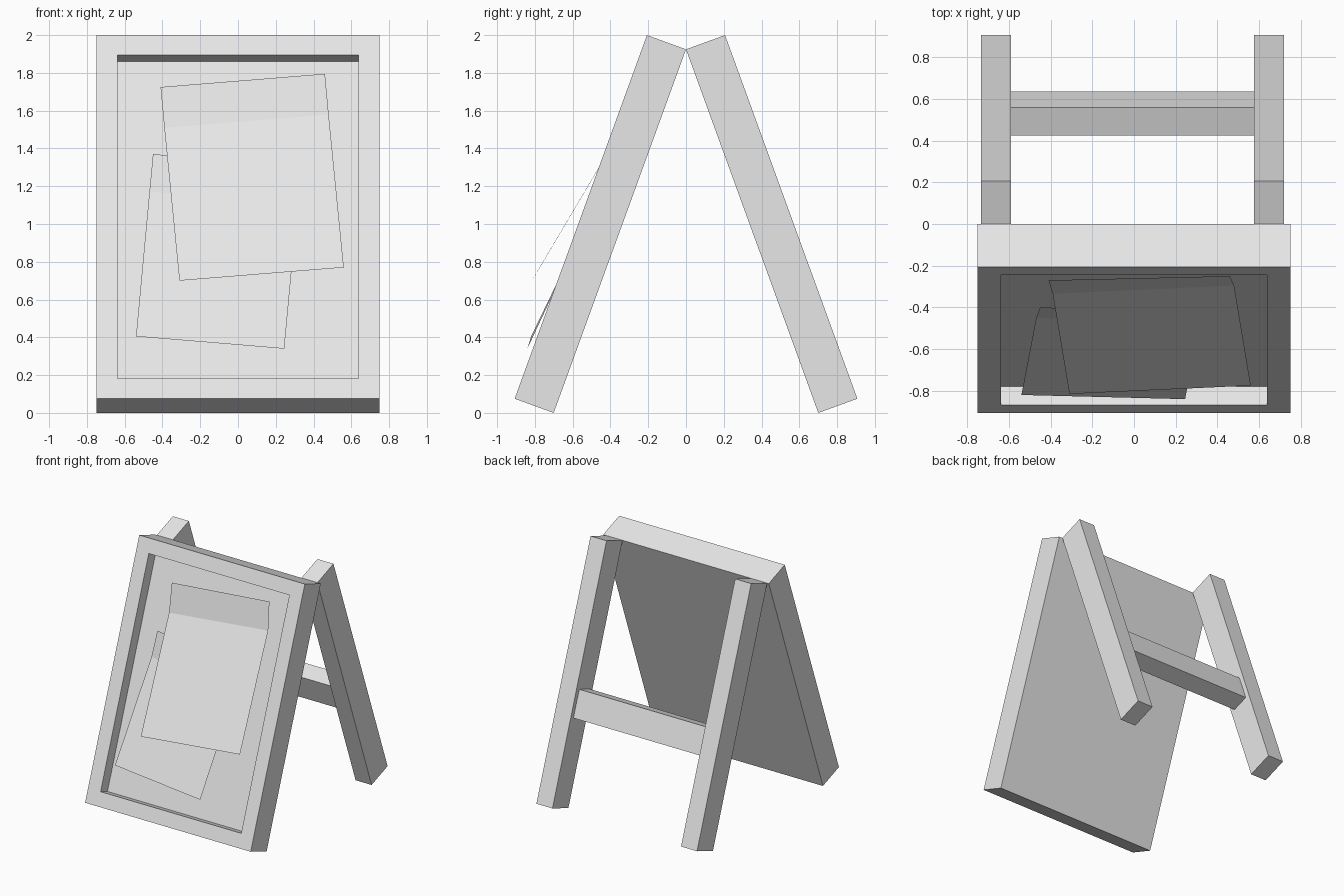
import bpy, bmesh, math
from mathutils import Matrix, Vector

if "Cube" in bpy.data.objects:
    bpy.data.objects.remove(bpy.data.objects["Cube"], do_unlink=True)

LENGTH, THICK, APEX = 2.048, 0.22, 1.9245
TILT = math.radians(20)

grey = bpy.data.materials.new("plain_grey")
grey.use_nodes = True
grey.diffuse_color = (0.8, 0.8, 0.8, 1)
grey.node_tree.nodes["Principled BSDF"].inputs["Base Color"].default_value = (0.8, 0.8, 0.8, 1)


def add_object(name, bm, tilt=None):
    mesh = bpy.data.meshes.new(name)
    bm.to_mesh(mesh)
    bm.free()
    mesh.materials.append(grey)
    obj = bpy.data.objects.new(name, mesh)
    bpy.context.collection.objects.link(obj)
    if tilt is not None:  # hang from the ridge line
        obj.location.z = APEX
        obj.rotation_euler.x = tilt
    return obj


def box(low, high):
    bm = bmesh.new()
    low, high = Vector(low), Vector(high)
    matrix = Matrix.Translation((low + high) / 2) @ Matrix.Diagonal((*(high - low), 1))
    bmesh.ops.create_cube(bm, size=1, matrix=matrix)
    return bm


# Front board with a recessed panel
bm = box((-0.75, -THICK, -LENGTH), (0.75, 0, 0))
bm.normal_update()
front = min(bm.faces, key=lambda f: f.calc_center_median().y)
bmesh.ops.inset_region(bm, faces=[front], thickness=0.16)
hole = bmesh.ops.extrude_discrete_faces(bm, faces=[front])["faces"][0]
bmesh.ops.translate(bm, verts=hole.verts, vec=(0, 0.095, 0))
add_object("front_board", bm, -TILT)

# Rear legs and the bar between them
for name, x in (("right_leg", -0.735), ("left_leg", 0.575)):
    add_object(name, box((x, 0, -LENGTH), (x + 0.145, THICK, 0)), TILT)
add_object("cross_bar", box((-0.59, 0.038, -1.357), (0.575, 0.182, -1.137)), TILT)


# Loose sheets, folded once near the top; each row is (left end, right end)
def sheet(name, rows):
    bm = bmesh.new()
    rows = [[bm.verts.new(p) for p in row] for row in rows]
    for (a, b), (c, d) in zip(rows, rows[1:]):
        bm.faces.new((a, c, d, b))
    add_object(name, bm)


sheet("upper_sheet", [
    ((-0.41, -0.27, 1.725), (0.46, -0.25, 1.795)),
    ((-0.39, -0.335, 1.51), (0.48, -0.295, 1.58)),
    ((-0.31, -0.815, 0.70), (0.56, -0.775, 0.77))])
sheet("lower_sheet", [
    ((-0.45, -0.40, 1.37), (0.335, -0.425, 1.305)),
    ((-0.469, -0.45, 1.17), (0.316, -0.48, 1.105)),
    ((-0.54, -0.82, 0.405), (0.245, -0.84, 0.34))])
